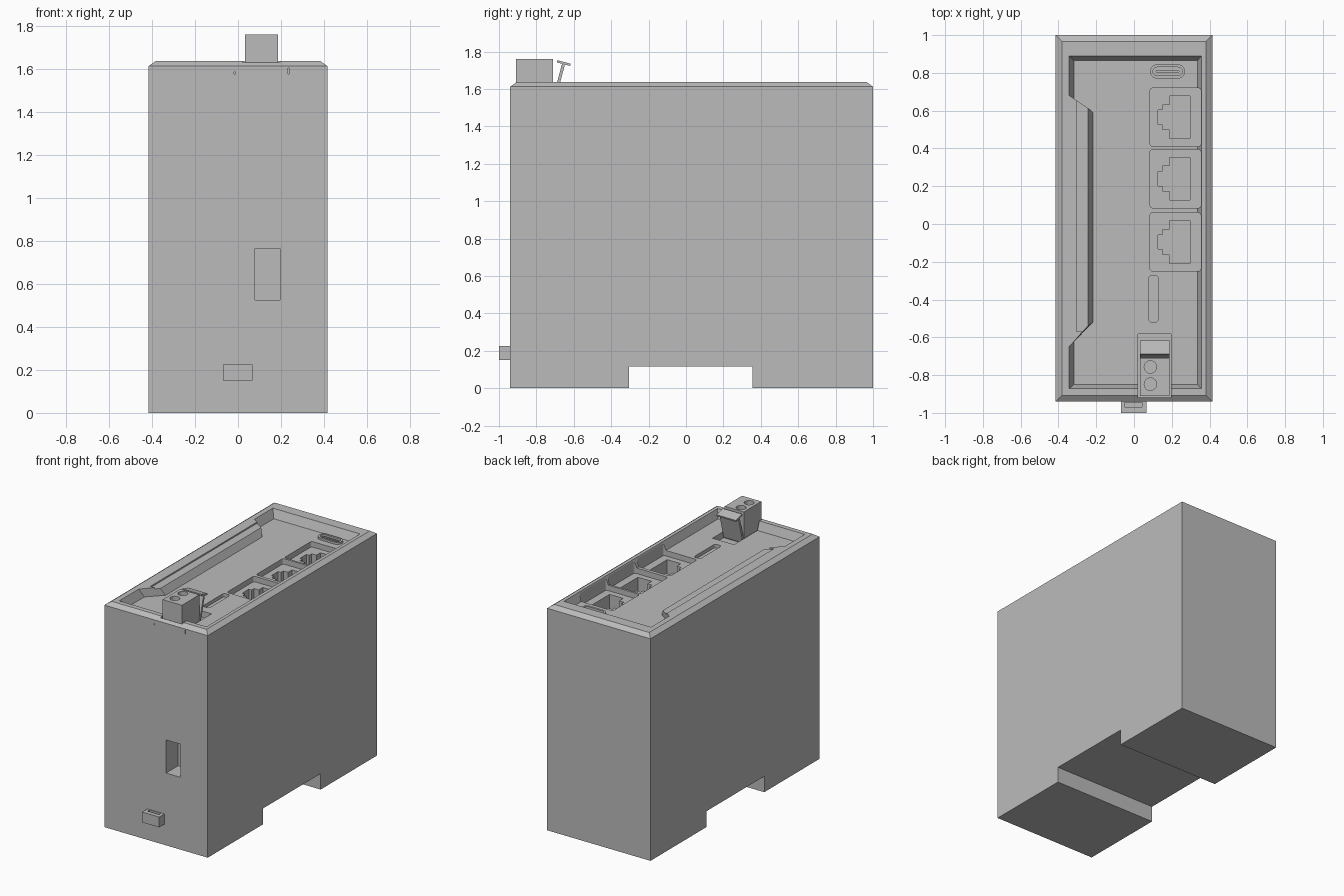
import bpy, bmesh, math
from mathutils import Vector, Matrix

cube = bpy.data.objects.get("Cube")
if cube:
    bpy.data.objects.remove(cube)

grey = bpy.data.materials.new("plain grey")
grey.use_nodes = True
colour = (0.5, 0.5, 0.5, 1)
grey.diffuse_color = colour
grey.node_tree.nodes["Principled BSDF"].inputs["Base Color"].default_value = colour


def loft(name, rings):
    """Closed solid through stacked rings with equal point counts."""
    bm = bmesh.new()
    loops = [[bm.verts.new(p) for p in ring] for ring in rings]
    n = len(loops[0])
    for a, b in zip(loops, loops[1:]):
        for i in range(n):
            j = (i + 1) % n
            bm.faces.new((a[i], a[j], b[j], b[i]))
    bm.faces.new(loops[0][::-1])
    bm.faces.new(loops[-1])
    bmesh.ops.recalc_face_normals(bm, faces=bm.faces)
    mesh = bpy.data.meshes.new(name)
    bm.to_mesh(mesh)
    bm.free()
    mesh.materials.append(grey)
    ob = bpy.data.objects.new(name, mesh)
    bpy.context.collection.objects.link(ob)
    return ob


def prism(name, outline, z0, z1):
    return loft(name, [[(x, y, z) for x, y in outline] for z in (z0, z1)])


def rect(x0, x1, y0, y1):
    return [(x0, y0), (x1, y0), (x1, y1), (x0, y1)]


def box(name, x0, x1, y0, y1, z0, z1):
    return prism(name, rect(x0, x1, y0, y1), z0, z1)


def rounded(x0, x1, y0, y1, r, steps=5):
    corners = [(x1 - r, y1 - r), (x0 + r, y1 - r), (x0 + r, y0 + r), (x1 - r, y0 + r)]
    return [(cx + r * math.cos(a), cy + r * math.sin(a))
            for q, (cx, cy) in enumerate(corners)
            for a in [math.pi / 2 * (q + s / steps) for s in range(steps + 1)]]


def circle(cx, cy, r, n=24):
    return [(cx + r * math.cos(math.tau * i / n), cy + r * math.sin(math.tau * i / n))
            for i in range(n)]


def cut(target, cutter):
    cutter.hide_render = True
    mod = target.modifiers.new("cut", 'BOOLEAN')
    mod.operation, mod.solver, mod.object = 'DIFFERENCE', 'EXACT', cutter
    bpy.context.view_layer.objects.active = target
    bpy.ops.object.modifier_apply(modifier=mod.name)
    bpy.data.objects.remove(cutter)


RIM, FLOOR, SUNK, DEEP = 1.636, 1.575, 1.535, 1.40

# Housing with chamfered top
housing = loft("housing", [
    [(x, y, z) for x, y in rect(-0.415 + c, 0.415 - c, -0.94 + c, 1 - c)]
    for z, c in ((0, 0), (1.612, 0), (RIM, 0.033))])

# Rail channel in the underside and pocket in the front
cut(housing, box("rail_cutter", -1, 1, -0.305, 0.355, -0.1, 0.115))
cut(housing, box("front_pocket_cutter", 0.08, 0.195, -1.1, -0.80, 0.525, 0.765))

# Lowered strip and sloped recess in the top
cut(housing, box("strip_cutter", -0.305, -0.2, -0.57, 0.65, 1.626, 1.7))
upper = [(-0.343, 0.89), (0.357, 0.89), (0.357, -0.872), (-0.343, -0.872),
         (-0.343, -0.65), (-0.25, -0.545), (-0.25, 0.62), (-0.343, 0.68)]
lower = [(-0.318, 0.865), (0.337, 0.865), (0.337, -0.85), (-0.318, -0.85),
         (-0.318, -0.62), (-0.218, -0.52), (-0.218, 0.59), (-0.318, 0.655)]
cut(housing, loft("recess_cutter", [[(x, y, z) for x, y in ring] for ring, z in
                                    ((lower, FLOOR), (upper, RIM), (upper, 1.7))]))

# Network ports, each a sunken bay with a stepped socket
for cy in (0.565, 0.24, -0.095):
    cut(housing, prism("bay_cutter", rounded(0.085, 0.354, cy - 0.155, cy + 0.155, 0.015),
                       SUNK, 1.7))
    half = [(0.297, 0.113), (0.187, 0.113), (0.187, 0.066), (0.15, 0.066),
            (0.15, 0.038), (0.127, 0.038)]
    outline = [(x, cy + y) for x, y in half] + [(x, cy - y) for x, y in half[::-1]]
    cut(housing, prism("socket_cutter", outline, DEEP, 1.7))

# Small oval port with its tongue and rim
cut(housing, prism("oval_cutter", rounded(0.095, 0.26, 0.78, 0.835, 0.027), 1.5, 1.7))
shell = prism("oval_port", rounded(0.085, 0.27, 0.77, 0.845, 0.037), 1.51, 1.59)
cut(shell, prism("oval_hole_cutter", rounded(0.1, 0.255, 0.785, 0.83, 0.022), 1.53, 1.7))
prism("oval_port_tongue", rounded(0.115, 0.24, 0.801, 0.814, 0.006), 1.52, 1.585)

# Indicator slot
cut(housing, prism("slot_cutter", rounded(0.077, 0.13, -0.52, -0.272, 0.02), 1.55, 1.7))

# Terminal plug in its pocket, with screw holes
cut(housing, box("plug_pocket_cutter", 0.022, 0.195, -0.918, -0.582, 1.53, 1.7))
plug = box("terminal_plug", 0.032, 0.187, -0.91, -0.71, 1.52, 1.76)
for cy in (-0.757, -0.848):
    cut(plug, prism("screw_cutter", circle(0.087, cy, 0.033), 1.72, 1.8))

# Tilted T-shaped latch behind the plug
lean = Matrix.Rotation(math.radians(-15), 3, 'X')
profile = [(-0.008, -0.21), (0.008, -0.21), (0.008, -0.012), (0.037, -0.012),
           (0.037, 0), (-0.037, 0), (-0.037, -0.012), (-0.008, -0.012)]
loft("plug_latch", [[Vector((x, -0.652, 1.744)) + lean @ Vector((0, y, z))
                     for y, z in profile] for x in (0.032, 0.187)])

# Release tab low on the front
tab = box("release_tab", -0.07, 0.067, -1, -0.92, 0.15, 0.225)
cut(tab, box("tab_slot_cutter", -0.05, 0.043, -0.968, -0.945, 0.19, 0.3))

# Fine slits on the front face
for x, z0, z1 in ((-0.015, 1.575, 1.585), (0.235, 1.575, 1.603)):
    cut(housing, box("slit_cutter", x - 0.003, x + 0.003, -1, -0.93, z0, z1))
